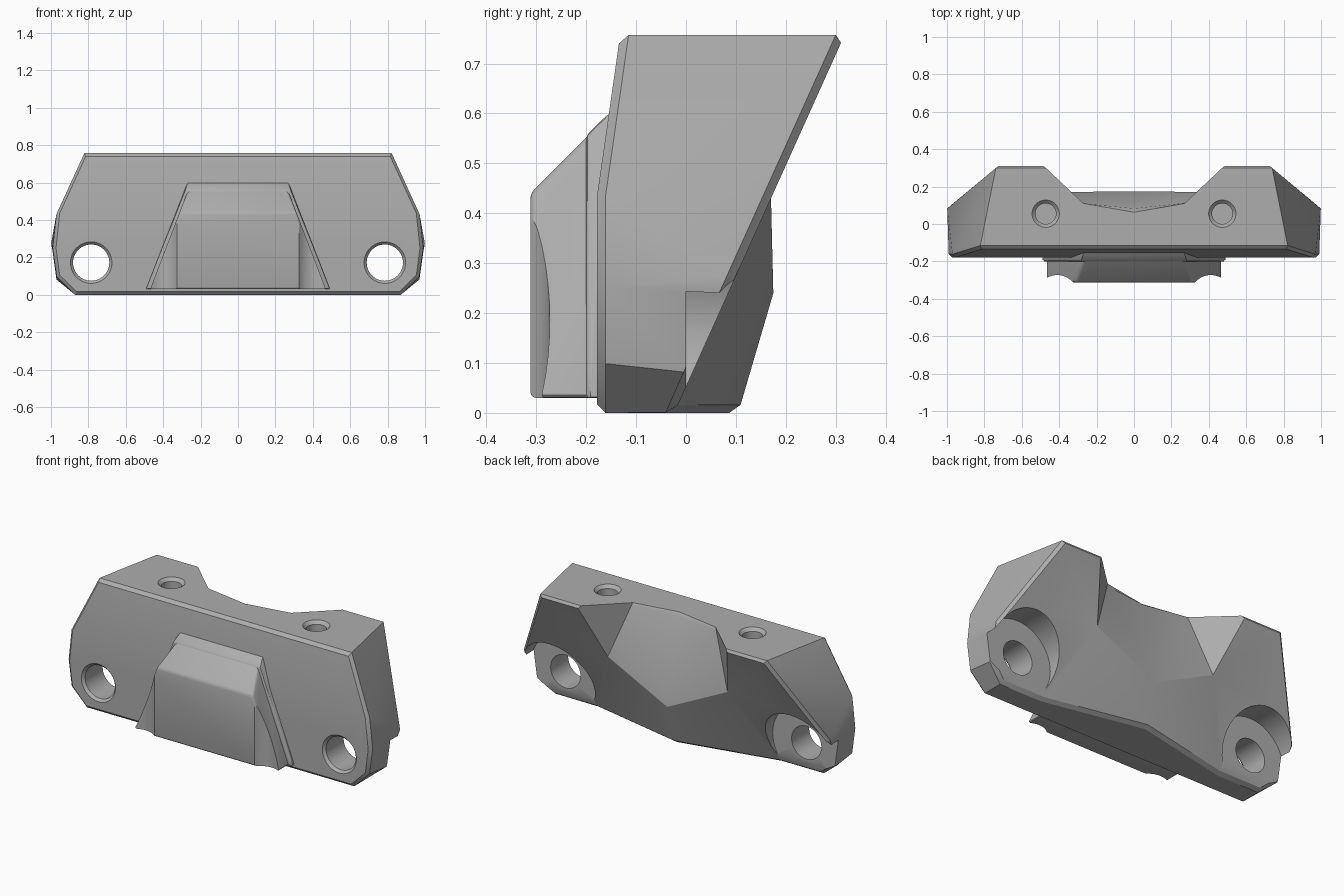
import bpy, bmesh, math
from mathutils import Matrix, Vector

cube = bpy.data.objects.get("Cube")
if cube:
    bpy.data.objects.remove(cube)

grey = bpy.data.materials.new("plain_grey")
grey.use_nodes = True
grey.diffuse_color = (0.42, 0.42, 0.42, 1)
grey.node_tree.nodes["Principled BSDF"].inputs["Base Color"].default_value = grey.diffuse_color


def make_object(name, bm):
    bmesh.ops.recalc_face_normals(bm, faces=bm.faces[:])
    mesh = bpy.data.meshes.new(name)
    bm.to_mesh(mesh)
    bm.free()
    mesh.materials.append(grey)
    obj = bpy.data.objects.new(name, mesh)
    bpy.context.collection.objects.link(obj)
    return obj


def select_only(obj):
    bpy.ops.object.select_all(action='DESELECT')
    obj.select_set(True)
    bpy.context.view_layer.objects.active = obj


def lathe_cutter(profile, matrix, sides=48):
    """Turn a (radius, height) profile about z, then place it."""
    bm = bmesh.new()
    rings = []
    for r, h in profile:
        angles = [2 * math.pi * i / sides for i in range(sides)]
        rings.append([bm.verts.new((r * math.cos(a), r * math.sin(a), h)) for a in angles])
    for low, high in zip(rings, rings[1:]):
        for i in range(sides):
            j = (i + 1) % sides
            bm.faces.new((low[i], low[j], high[j], high[i]))
    bm.faces.new(rings[0])
    bm.faces.new(rings[-1])
    bm.transform(matrix)
    return make_object("cutter", bm)


def cut(target, cutter):
    cutter.hide_render = True
    mod = target.modifiers.new("cut", 'BOOLEAN')
    mod.operation = 'DIFFERENCE'
    mod.solver = 'EXACT'
    mod.object = cutter
    select_only(target)
    bpy.ops.object.modifier_apply(modifier=mod.name)
    bpy.data.objects.remove(cutter)


def finish(obj):
    select_only(obj)
    bpy.ops.object.shade_smooth_by_angle(angle=math.radians(30))


def symmetric_hull(name, points, bevel, segments):
    bm = bmesh.new()
    for x, y, z in points:
        bm.verts.new((x, y, z))
        bm.verts.new((-x, y, z))
    bmesh.ops.convex_hull(bm, input=bm.verts[:])
    bmesh.ops.dissolve_limit(bm, angle_limit=0.01, verts=bm.verts[:], edges=bm.edges[:])
    bmesh.ops.bevel(bm, geom=bm.edges[:], offset=bevel, segments=segments,
                    profile=0.5, affect='EDGES', clamp_overlap=True)
    return make_object(name, bm)


def slant(z):
    """Depth of the leaning back plane at a height."""
    return 0.31 - (0.74 - z) / 2.22


# Body: key corners of the left half, named by letter
FRONT, TOP = -0.178, 0.757
corners = {
    'a': (0, FRONT, 0), 'b': (0.87, FRONT, 0), 'c': (0.97, FRONT, 0.1),
    'd': (0.99, FRONT, 0.25), 'e': (0.97, FRONT, 0.44), 'h': (0, FRONT, 0.44),
    'f': (0.825, -0.132, TOP), 'g': (0, -0.132, TOP),
    'i': (0.735, slant(TOP), TOP), 'j': (0.49, slant(TOP), TOP),
    'k': (0.27, 0.11, TOP), 'l': (0, 0.08, TOP),
    'm': (0.39, slant(0.43), 0.43), 'n': (0, 0.175, 0.24), 'o': (0, 0.104, 0),
    'p': (0.6, slant(0), 0), 'q': (0.87, slant(0), 0),
    'r': (0.97, slant(0.08), 0.08), 's': (1.0, slant(0.27), 0.27),
}
faces = ["abcdeh", "hefg", "fglkji", "abqpo", "bcrq", "cdsr", "des", "efis",
         "ijmpqrs", "jkm", "klnm", "mnop"]
bm = bmesh.new()
for side in (1, -1):
    verts = {k: bm.verts.new((x * side, y, z)) for k, (x, y, z) in corners.items()}
    for names in faces:
        bm.faces.new([verts[c] for c in names])
bmesh.ops.remove_doubles(bm, verts=bm.verts[:], dist=0.0001)
bmesh.ops.recalc_face_normals(bm, faces=bm.faces[:])
bmesh.ops.dissolve_limit(bm, angle_limit=0.01, verts=bm.verts[:], edges=bm.edges[:])
bm.normal_update()
# Chamfer the rims of the front and back faces
rims = [e for e in bm.edges if len(e.link_faces) == 2
        and e.calc_face_angle_signed(0) > math.radians(58)
        and max(abs(f.normal.y) for f in e.link_faces) > 0.8]
bmesh.ops.bevel(bm, geom=rims, offset=0.017, segments=1, profile=0.5,
                affect='EDGES', clamp_overlap=True)
body = make_object("bracket_body", bm)

# Bolt holes with wide rear pockets, and blind holes in the top
bolt_profile = [(0.125, -0.193), (0.097, -0.163), (0.097, 0), (0.22, 0), (0.22, 0.6)]
pin_profile = [(0.055, 0.62), (0.055, 0.739), (0.09, 0.774)]
along_y = Matrix.Rotation(-math.pi / 2, 4, 'X')
for side in (1, -1):
    cut(body, lathe_cutter(bolt_profile, Matrix.Translation((0.785 * side, 0, 0.172)) @ along_y))
    cut(body, lathe_cutter(pin_profile, Matrix.Translation((0.472 * side, 0.055, 0))))
finish(body)

# Front boss: tapered block with a sloping top and scooped flanks
boss = symmetric_hull("front_boss", [
    (0.47, -0.312, 0.03), (0.47, -0.1, 0.03),
    (0.313, -0.312, 0.44), (0.25, -0.15, 0.602), (0.25, -0.1, 0.602)], 0.012, 3)
for side in (1, -1):
    cut(boss, lathe_cutter([(0.11, -0.2), (0.11, 0.8)],
                           Matrix.Translation((0.41 * side, -0.383, 0))))
finish(boss)

# Thin flange around the foot of the boss
flange = symmetric_hull("boss_flange", [
    (0.492, -0.2, 0.03), (0.492, -0.1, 0.03),
    (0.285, -0.2, 0.556), (0.27, -0.155, 0.6), (0.27, -0.1, 0.6)], 0.008, 2)
finish(flange)
